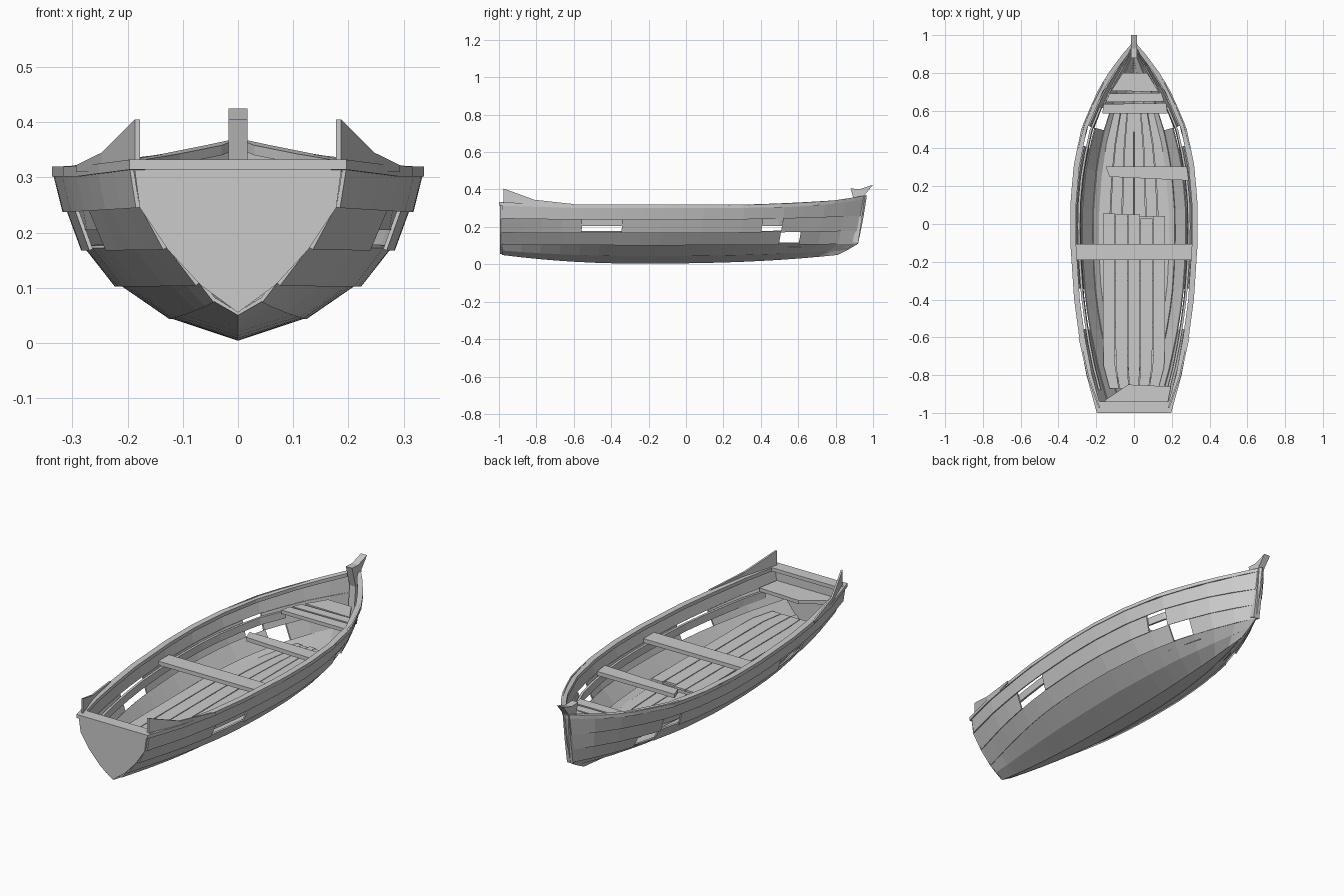
import bpy, bmesh, math, random
from mathutils import Vector

if "Cube" in bpy.data.objects:
    bpy.data.objects.remove(bpy.data.objects["Cube"])
random.seed(4)

# sheer line: y, half width, height
SHEER = [(-1, .197, .332), (-.8, .252, .325), (-.6, .29, .32), (-.4, .317, .32), (-.1, .337, .32),
         (.1, .337, .32), (.3, .32, .32), (.5, .28, .322), (.7, .195, .333), (.8, .135, .343),
         (.9, .06, .358), (.965, .004, .37)]
# strake lines from keel to sheer: width ratio and height at stern / middle / bow, then bow end y
RATIO = [(0, 0, 0), (.22, .37, .26), (.38, .66, .5), (.68, .84, .72), (.93, .94, .88), (1, 1, 1)]
HEIGHT = [(.05, .004, .05), (.075, .045, .08), (.105, .103, .11), (.17, .168, .18),
          (.245, .238, .26), (.32, .312, .355)]
BOW_Y = [.81, .87, .92, .935, .95, .965]
N = 18


def lerp(a, b, t):
    return a + (b - a) * t


def sheer(y):
    for a, b in zip(SHEER, SHEER[1:]):
        if y <= b[0]:
            t = max(0, (y - a[0]) / (b[0] - a[0]))
            return lerp(a[1], b[1], t), lerp(a[2], b[2], t)
    return SHEER[-1][1:]


def blend(v, s):
    if s < .4:
        return lerp(v[0], v[1], 1 - (1 - s / .4) ** 2)
    return lerp(v[1], v[2], ((s - .4) / .6) ** 2.5)


def line(k, s):
    w, z = sheer(-1 + 1.965 * s)
    return Vector((w * blend(RATIO[k], s), lerp(-.985, BOW_Y[k], s), blend(HEIGHT[k], s)))


def half_width(y, z):
    # inside half width of the hull at a given height
    s = (y + .985) / 1.93
    for k in range(5):
        a, b = line(k, s), line(k + 1, s)
        if z <= b.z:
            return lerp(a.x, b.x, max(0, (z - a.z) / (b.z - a.z))) - .012
    return line(5, s).x - .012


def mesh_obj(name, verts, faces):
    me = bpy.data.meshes.new(name)
    me.from_pydata([tuple(v) for v in verts], [], faces)
    bm = bmesh.new()
    bm.from_mesh(me)
    bmesh.ops.recalc_face_normals(bm, faces=bm.faces)
    bm.to_mesh(me)
    bm.free()
    ob = bpy.data.objects.new(name, me)
    bpy.context.collection.objects.link(ob)
    return ob


def sweep(name, rings, both=True):
    # closed tube through equal-sized rings of points
    n = len(rings[0])
    verts = [p for r in rings for p in r]
    faces = [(i * n + j, i * n + (j + 1) % n, (i + 1) * n + (j + 1) % n, (i + 1) * n + j)
             for i in range(len(rings) - 1) for j in range(n)]
    faces += [tuple(range(n))[::-1], tuple(range((len(rings) - 1) * n, len(rings) * n))]
    ob = mesh_obj(name, verts, faces)
    if both:
        ob.modifiers.new("mirror", 'MIRROR').use_mirror_merge = False
    return ob


def slab(name, outline, z, h):
    # horizontal board from a plan outline
    return sweep(name, [[(x, y, z) for x, y in outline], [(x, y, z + h) for x, y in outline]], False)


# overlapping hull strakes, with the broken openings left out
GAPS = {3: (4, 5, 13), 2: (14,)}
for k in range(5):
    runs, run = [], []
    for i in range(N):
        if i in GAPS.get(k, ()):
            runs.append(run)
            run = []
        else:
            run.append(i)
    runs.append(run)
    for run in [r for r in runs if r]:
        rings = []
        for i in run + [run[-1] + 1]:
            s = i / N
            a, b = line(k, s), line(k + 1, s)
            lap = .006 * min(1, a.x / .05, b.x / .05)
            out = Vector((b.z - a.z, 0, a.x - b.x)).normalized()
            b = b - out * lap if k < 4 else b
            a = a + out * lap * .3
            ins = [p - out * .007 for p in (b, a)]
            for p in ins:
                p.x = max(p.x, 0)
            rings.append([a, b] + ins)
        sweep("hull_strake", rings)

# gunwale rim
rings = []
for y, w, z in SHEER:
    inner = max(0, w - .03)
    rings.append([(w, y, z), (w, y, z - .018), (inner, y, z - .018), (inner, y, z)])
sweep("gunwale", rings)

# inner riser that carries the seats
rings = []
for i in range(13):
    y = -.88 + i * .125
    x = half_width(y, .225)
    rings.append([(x, y, .24), (x - .006, y, .205), (x - .016, y, .205), (x - .012, y, .24)])
sweep("seat_riser", rings)

# transom and its cap
prof = [(0, .055), (.068, .105), (.128, .17), (.178, .245), (.188, .318)]
prof = prof + [(-x, z) for x, z in prof[:0:-1]]
sweep("transom", [[(x, y, z) for x, z in prof] for y in (-.995, -.975)], False)
slab("transom_cap", [(-.192, -1), (.192, -1), (.2, -.94), (-.2, -.94)], .314, .018)

# upright quarter fins at the stern
FIN = [(.178, -.975, .405), (.238, -.81, .345), (.285, -.6, .322)]
sweep("stern_fin", [[(x, y, .31), (x, y, z), (x + .009, y, z), (x + .009, y, .31)] for x, y, z in FIN])

# stem post at the bow
prof = [(.88, .405), (.93, .402), (1.0, .425), (.955, .37), (.94, .24), (.92, .11), (.89, .12), (.91, .3)]
sweep("stem_post", [[(x, y, z) for y, z in prof] for x in (-.017, .017)], False)

# seats
slab("middle_seat", [(-.31, -.19), (.31, -.19), (.31, -.105), (-.31, -.105)], .24, .02)
slab("forward_seat", [(-.13, .25), (.29, .23), (.28, .305), (-.15, .305)], .24, .02)
slab("bow_seat_board", [(-.168, .585), (.178, .585), (.17, .64), (-.16, .635)], .24, .018)
slab("bow_seat_board", [(-.15, .645), (.16, .65), (.145, .695), (-.13, .69)], .24, .018)
slab("bow_seat_board", [(-.12, .705), (.13, .7), (.07, .8), (-.06, .8)], .24, .018)
slab("stern_seat", [(-.17, -.97), (.175, -.97), (.195, -.86), (-.03, -.85), (-.15, -.93)], .24, .018)


def floor_boards(name, count, y0, y1, z, widest):
    # boards that taper together with the hull
    for j in range(count):
        end = y1 + random.uniform(-.02, .02)
        rings = []
        for i in range(9):
            y = lerp(y0, end, i / 8)
            w = min(widest, half_width(y, z))
            a, b = (w * (2 * (j + e) / count - 1) for e in (.03, .97))
            rings.append([(a, y, z), (b, y, z), (b, y, z + .01), (a, y, z + .01)])
        sweep(name, rings, False)


# lower floor through the boat, raised floor aft
floor_boards("floor_board", 6, -.86, .62, .09, .2)
floor_boards("raised_floor_board", 5, -.87, .04, .145, .165)
for y in (-.7, -.3, .0):
    slab("floor_bearer", [(-.13, y), (.13, y), (.13, y + .04), (-.13, y + .04)], .125, .02)
